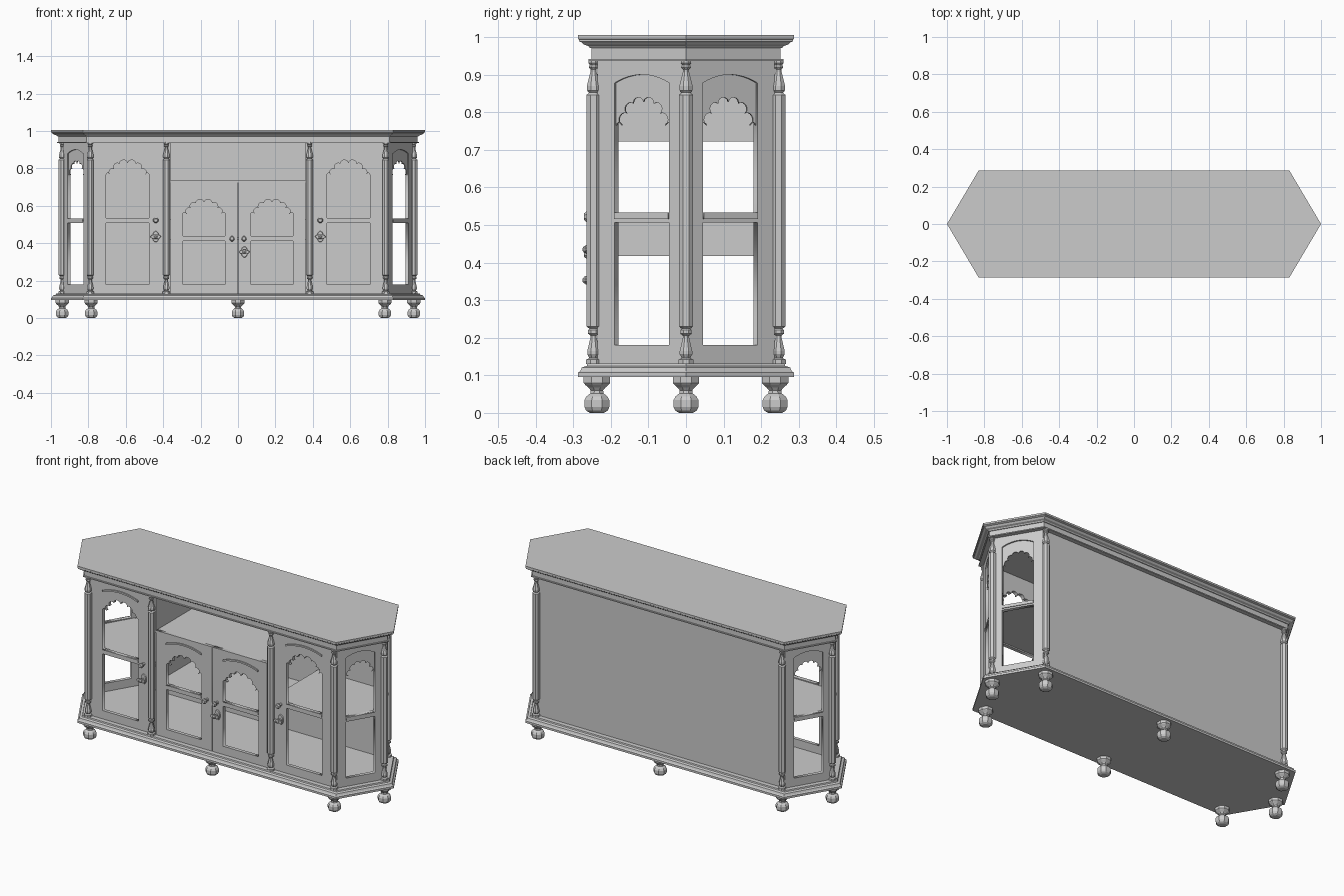
import bpy, bmesh, math
from mathutils import Matrix, Vector

cube = bpy.data.objects.get("Cube")
if cube:
    bpy.data.objects.remove(cube)

grey = bpy.data.materials.new("plain_grey")
grey.use_nodes = True
grey.diffuse_color = (0.6, 0.6, 0.6, 1)
grey.node_tree.nodes["Principled BSDF"].inputs["Base Color"].default_value = (0.6, 0.6, 0.6, 1)


def add_object(name, mesh, matrix=Matrix()):
    mesh.materials.clear()
    mesh.materials.append(grey)
    obj = bpy.data.objects.new(name, mesh)
    obj.matrix_world = matrix
    bpy.context.collection.objects.link(obj)
    return obj


def loft(name, rings, matrix=Matrix()):
    """Skin a stack of equal rings and cap both ends."""
    bm = bmesh.new()
    loops = [[bm.verts.new(p) for p in ring] for ring in rings]
    n = len(loops[0])
    for a, b in zip(loops, loops[1:]):
        for i in range(n):
            j = (i + 1) % n
            bm.faces.new((a[i], a[j], b[j], b[i]))
    bm.faces.new(loops[0][::-1])
    bm.faces.new(loops[-1])
    bmesh.ops.recalc_face_normals(bm, faces=bm.faces)
    mesh = bpy.data.meshes.new(name)
    bm.to_mesh(mesh)
    bm.free()
    return add_object(name, mesh, matrix)


def turned(name, profile, matrix, sides=8):
    angles = [math.tau * (i + 0.5) / sides for i in range(sides)]
    return loft(name, [[(r * math.cos(a), r * math.sin(a), z) for a in angles]
                       for r, z in profile], matrix)


def hexagon(h, z):
    """Long six-sided footprint with half depth h."""
    d = 0.287 - h
    cx, tip = 0.83 - 0.57 * d, 1 - d / 0.86
    return [(cx, -h, z), (tip, 0, z), (cx, h, z), (-cx, h, z), (-tip, 0, z), (-cx, -h, z)]


def box(name, x0, x1, y0, y1, z0, z1):
    return loft(name, [[(x0, y0, z), (x1, y0, z), (x1, y1, z), (x0, y1, z)] for z in (z0, z1)])


def plate(name, outlines, matrix, thickness, offset=0.0):
    """Flat board with holes; its front lies offset outside the plane."""
    curve = bpy.data.curves.new(name + "_outline", "CURVE")
    curve.dimensions = "2D"
    curve.fill_mode = "BOTH"
    curve.extrude = thickness / 2
    for points in outlines:
        spline = curve.splines.new("POLY")
        spline.points.add(len(points) - 1)
        for p, (u, v) in zip(spline.points, points):
            p.co = (u, v, 0, 1)
        spline.use_cyclic_u = True
    helper = bpy.data.objects.new(name + "_helper", curve)
    bpy.context.collection.objects.link(helper)
    bpy.context.view_layer.update()
    graph = bpy.context.evaluated_depsgraph_get()
    mesh = bpy.data.meshes.new_from_object(helper.evaluated_get(graph))
    bpy.data.objects.remove(helper)
    return add_object(name, mesh, matrix @ Matrix.Translation((0, 0, offset - thickness / 2)))


def standing(x, y, angle=0.0):
    return Matrix.Translation((x, y, 0)) @ Matrix.Rotation(angle, 4, "Z") @ Matrix.Rotation(math.pi / 2, 4, "X")


def rect(u0, u1, v0, v1):
    return [(u0, v0), (u1, v0), (u1, v1), (u0, v1)]


def arc(hw, z, rise, steps=12):
    ts = [1 - 2 * i / steps for i in range(steps + 1)]
    return [(hw * t, z + rise * (1 - t * t)) for t in ts]


def scallops(hw, z):
    """Lobed arch from the right spring point to the left one."""
    knots = [(1, 0), (0.8, 0.0), (0.62, 0.032), (0.38, 0.058), (0, 0.062)]
    half = []
    for (a, b), (c, d) in zip(knots, knots[1:]):
        p, q = Vector((a * hw, z + b)), Vector((c * hw, z + d))
        mid, span = (p + q) / 2, (p - q) / 2
        up = Vector((span.y * -1, span.x))
        for i in range(6):
            t = math.pi * i / 6
            half.append(tuple(mid + span * math.cos(t) + up * math.sin(t) * 0.9))
    return half + [(0, z + 0.062)] + [(-u, v) for u, v in reversed(half)]


def panel(name, matrix, half, bottom, top, hw, rail, spring, arch, recessed):
    lower = rect(-hw, hw, bottom + 0.05, rail - 0.013)
    base = [(-hw, rail + 0.013), (hw, rail + 0.013)]
    lobes, bow = scallops(hw, spring), arc(hw, arch - 0.022, 0.022)
    upper = base + (bow if recessed else lobes)
    plate(name, [rect(-half, half, bottom, top), lower, upper], matrix, 0.02)
    if recessed:
        plate(name + "_fretwork", [lobes + bow[::-1]], matrix, 0.005, -0.008)
    else:
        band = bow + [(u, v - 0.009) for u, v in reversed(bow)]
        plate(name + "_arch_moulding", [band], matrix, 0.012, 0.007)
    # sill bead along the middle rail
    plate(name + "_rail_bead", [rect(-hw, hw, rail - 0.004, rail + 0.013)], matrix, 0.01, 0.004)


# base, frieze and cornice
loft("base_plinth", [hexagon(h, z) for h, z in
     [(0.287, 0.095), (0.287, 0.107), (0.281, 0.111), (0.277, 0.121), (0.264, 0.125), (0.262, 0.132)]])
loft("frieze", [hexagon(0.252, z) for z in (0.94, 0.975)])
loft("frieze_bead", [hexagon(0.259, z) for z in (0.936, 0.942)])
loft("cornice", [hexagon(h, z) for h, z in
     [(0.256, 0.971), (0.26, 0.976), (0.272, 0.98), (0.278, 0.986), (0.284, 0.988),
      (0.284, 0.993), (0.287, 0.995), (0.287, 1.005)]])

# back and interior
box("back_panel", -0.80, 0.80, 0.217, 0.235, 0.13, 0.94)
box("niche_floor", -0.37, 0.37, -0.233, 0.218, 0.722, 0.737)
box("middle_shelf", -0.37, 0.37, -0.215, 0.218, 0.418, 0.432)
for side in (-1, 1):
    x0, x1 = sorted((side * 0.362, side * 0.376))
    box("niche_side", x0, x1, -0.233, 0.218, 0.722, 0.94)
    box("shelf_step", x0, x1, -0.215, 0.218, 0.418, 0.53)
    outline = [(0.37, -0.215), (0.785, -0.215), (0.91, 0), (0.785, 0.215), (0.37, 0.215)]
    loft("side_shelf", [[(side * x, y, z) for x, y in outline] for z in (0.516, 0.53)])

# front doors
for side in (-1, 1):
    panel("outer_door", standing(side * 0.59, -0.235), 0.21, 0.13, 0.94, 0.115, 0.522, 0.765, 0.902, False)
    panel("centre_door", standing(side * 0.182, -0.235), 0.18, 0.13, 0.737, 0.113, 0.425, 0.555, 0.705, False)

# angled end panels
corners = [Vector(p) for p in hexagon(0.235, 0)]
for i in (0, 1, 3, 4):
    a, b = corners[i], corners[i + 1]
    mid, run = (a + b) / 2, b - a
    panel("end_panel", standing(mid.x * 1.0, mid.y, math.atan2(run.y, run.x)),
          run.length / 2, 0.13, 0.94, 0.084, 0.52, 0.765, 0.90, True)

# turned columns
vase = [(0.021, 0.13), (0.021, 0.142), (0.012, 0.146), (0.018, 0.156), (0.018, 0.164),
        (0.009, 0.2), (0.009, 0.206), (0.016, 0.211), (0.016, 0.22), (0.012, 0.224), (0.02, 0.23)]
crown = [(0.02, 0.846), (0.013, 0.852), (0.019, 0.858), (0.019, 0.87), (0.009, 0.907),
         (0.009, 0.914), (0.014, 0.92), (0.011, 0.926), (0.015, 0.931), (0.015, 0.94)]
spots = [(s * x, y) for s in (-1, 1) for x, y in
         [(0.79, -0.246), (0.79, 0.246), (0.94, 0), (0.383, -0.246)]]
for x, y in spots:
    turned("column", vase + crown, Matrix.Translation((x, y, 0)))

# bun feet
bun = [(0.02, 0), (0.031, 0.006), (0.036, 0.016), (0.036, 0.034), (0.03, 0.044), (0.019, 0.052),
       (0.018, 0.06), (0.024, 0.067), (0.034, 0.075), (0.038, 0.08), (0.038, 0.096)]
for x, y in [(-0.94, 0), (0.94, 0)] + [(x, y) for x in (-0.785, 0, 0.785) for y in (-0.237, 0.237)]:
    turned("foot", bun, Matrix.Translation((x, y, 0)))

# knobs
knob = [(0.009, 0), (0.006, 0.008), (0.006, 0.016), (0.014, 0.022), (0.015, 0.03), (0.009, 0.037)]
for x, z in [(-0.44, 0.522), (0.44, 0.522), (-0.032, 0.424), (0.032, 0.424)]:
    turned("door_knob", knob, Matrix.Translation((x, -0.235, z)) @ Matrix.Rotation(math.pi / 2, 4, "X"))

# lock plates with keys
stem = [(0.007, 0), (0.007, 0.026), (0.01, 0.028), (0.01, 0.036), (0.004, 0.04)]
for x, z in [(-0.44, 0.435), (0.44, 0.435), (0.034, 0.353)]:
    place = Matrix.Translation((x, -0.235, z)) @ Matrix.Rotation(math.pi / 2, 4, "X")
    turned("lock_plate", [(0.03, 0), (0.027, 0.006)], place @ Matrix.Diagonal((0.6, 1, 1, 1)), 12)
    turned("key_stem", stem, place)
    turned("key_bow", [(0.026, 0.024), (0.028, 0.028), (0.026, 0.032)],
           place @ Matrix.Diagonal((1, 0.45, 1, 1)), 12)
